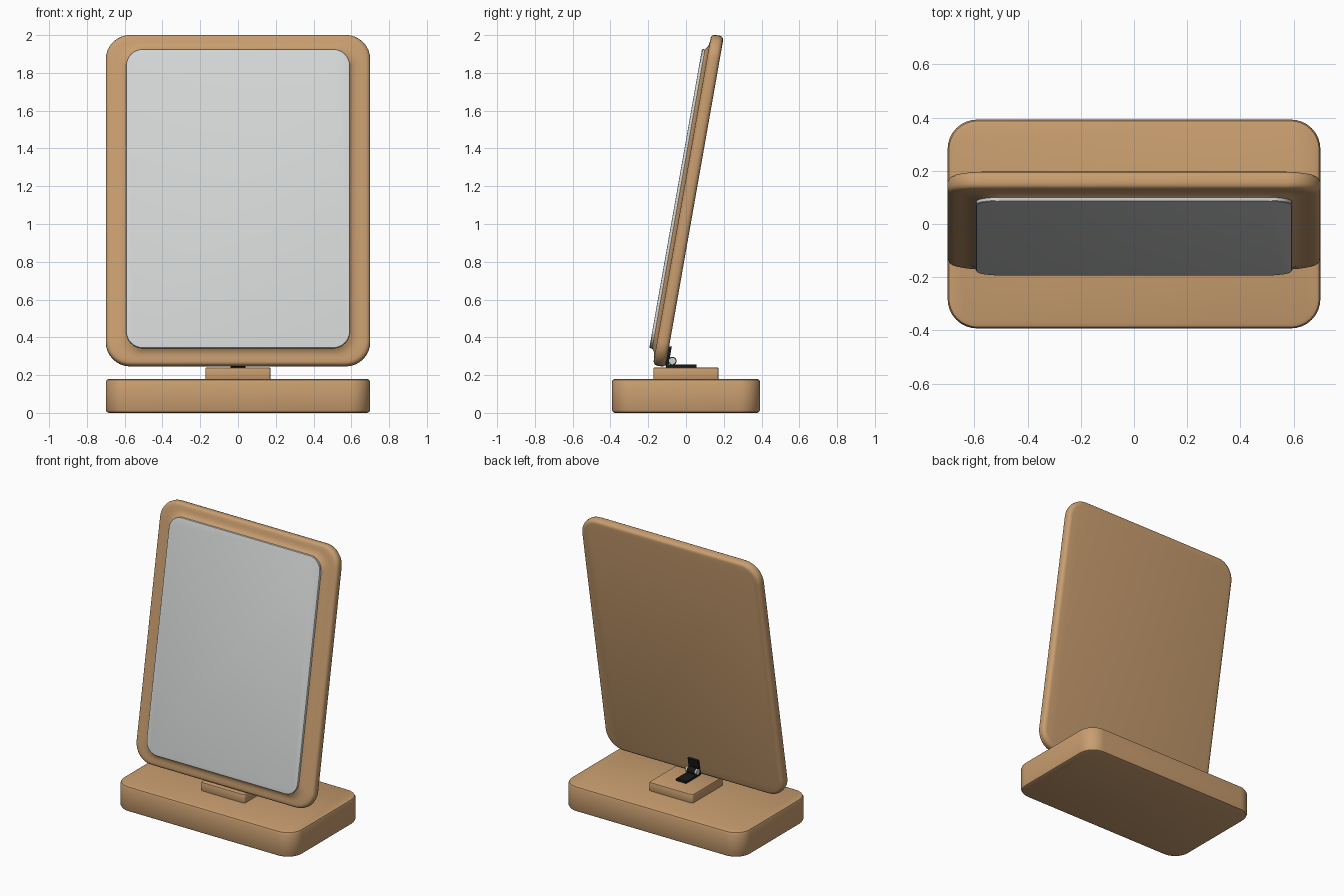
import bpy, bmesh, math
from mathutils import Matrix

if "Cube" in bpy.data.objects:
    bpy.data.objects.remove(bpy.data.objects["Cube"])


def material(name, rgb):
    m = bpy.data.materials.new(name)
    m.diffuse_color = (*rgb, 1)
    m.use_nodes = True
    m.node_tree.nodes["Principled BSDF"].inputs["Base Color"].default_value = m.diffuse_color
    return m


WOOD = material("warm wood", (0.58, 0.34, 0.16))
GLASS = material("mirror grey", (0.67, 0.69, 0.68))
BLACK = material("black metal", (0.008, 0.009, 0.008))
STEEL = material("pin steel", (0.65, 0.66, 0.66))


def finish(name, bm, mat, matrix=Matrix(), angle=35):
    bmesh.ops.recalc_face_normals(bm, faces=bm.faces)
    me = bpy.data.meshes.new(name)
    bm.to_mesh(me)
    bm.free()
    me.transform(matrix)
    me.materials.append(mat)
    ob = bpy.data.objects.new(name, me)
    bpy.context.collection.objects.link(ob)
    bpy.ops.object.select_all(action='DESELECT')
    ob.select_set(True)
    bpy.context.view_layer.objects.active = ob
    bpy.ops.object.shade_smooth_by_angle(angle=math.radians(angle))
    return ob


def rounded_loft(name, w, h, r, rings, mat, matrix=Matrix(), ratio=(1, 1), seg=8):
    """Stack rounded rectangles; each ring is (inset, height)."""
    bm = bmesh.new()
    loops = []
    for inset, z in rings:
        hw, hh = w - inset * ratio[0], h - inset * ratio[1]
        rad = max(r - inset * 0.4, 0.004)
        loop = []
        for q, (sx, sy) in enumerate(((1, 1), (-1, 1), (-1, -1), (1, -1))):
            for i in range(seg + 1):
                a = (q + i / seg) * math.pi / 2
                loop.append(bm.verts.new((sx * (hw - rad) + rad * math.cos(a),
                                          sy * (hh - rad) + rad * math.sin(a), z)))
        loops.append(loop)
    for lo, hi in zip(loops, loops[1:]):
        for i in range(len(lo)):
            j = (i + 1) % len(lo)
            bm.faces.new((lo[i], lo[j], hi[j], hi[i]))
    bm.faces.new(loops[0])
    bm.faces.new(loops[-1])
    return finish(name, bm, mat, matrix)


def fillet(z0, z1, r):
    return [(r, z0), (r * .3, z0 + r * .3), (0, z0 + r),
            (0, z1 - r), (r * .3, z1 - r * .3), (r, z1)]


# Stand: slab base and raised pad
rounded_loft("base", 0.70, 0.392, 0.11, fillet(0, 0.18, 0.016), WOOD)
rounded_loft("base_pad", 0.172, 0.172, 0.012, fillet(0.17, 0.24, 0.006), WOOD, seg=3)

# Leaning panel: local x across, y up the panel, z towards the viewer
lean = Matrix.Rotation(math.radians(80), 4, 'X')
panel = lean @ Matrix.Translation((0, 1.1085, 0))
frame_rings = [(.024, .149), (.012, .152), (.004, .159), (0, .17), (0, .193),
               (.003, .204), (.01, .212), (.022, .216), (.045, .217),
               (.065, .219), (.082, .224), (.094, .232), (.10, .236)]
rounded_loft("mirror_frame", 0.70, 0.889, 0.13, frame_rings, WOOD, panel, (1.08, 0.85))
rounded_loft("mirror_glass", 0.593, 0.804, 0.09,
             [(0, .228), (0, .247), (.002, .25), (.006, .251)], GLASS, panel)


# Hinge: floor leaf, leaning leaf, barrel and pin
def box(name, size, loc, mat, matrix=Matrix()):
    bm = bmesh.new()
    bmesh.ops.create_cube(bm, size=1)
    bmesh.ops.scale(bm, vec=size, verts=bm.verts)
    bmesh.ops.translate(bm, vec=loc, verts=bm.verts)
    return finish(name, bm, mat, matrix)


def rod(name, radius, length, mat):
    bm = bmesh.new()
    bmesh.ops.create_cone(bm, cap_ends=True, segments=20, radius1=radius,
                          radius2=radius, depth=length)
    place = Matrix.Translation((0, -0.072, 0.275)) @ Matrix.Rotation(math.pi / 2, 4, 'Y')
    return finish(name, bm, mat, place)


box("hinge_floor_leaf", (0.08, 0.16, 0.016), (0, -0.025, 0.247), BLACK)
box("hinge_panel_leaf", (0.08, 0.11, 0.016), (0, 0.277, 0.143), BLACK, lean)
rod("hinge_barrel", 0.022, 0.06, BLACK)
rod("hinge_pin", 0.019, 0.086, STEEL)
